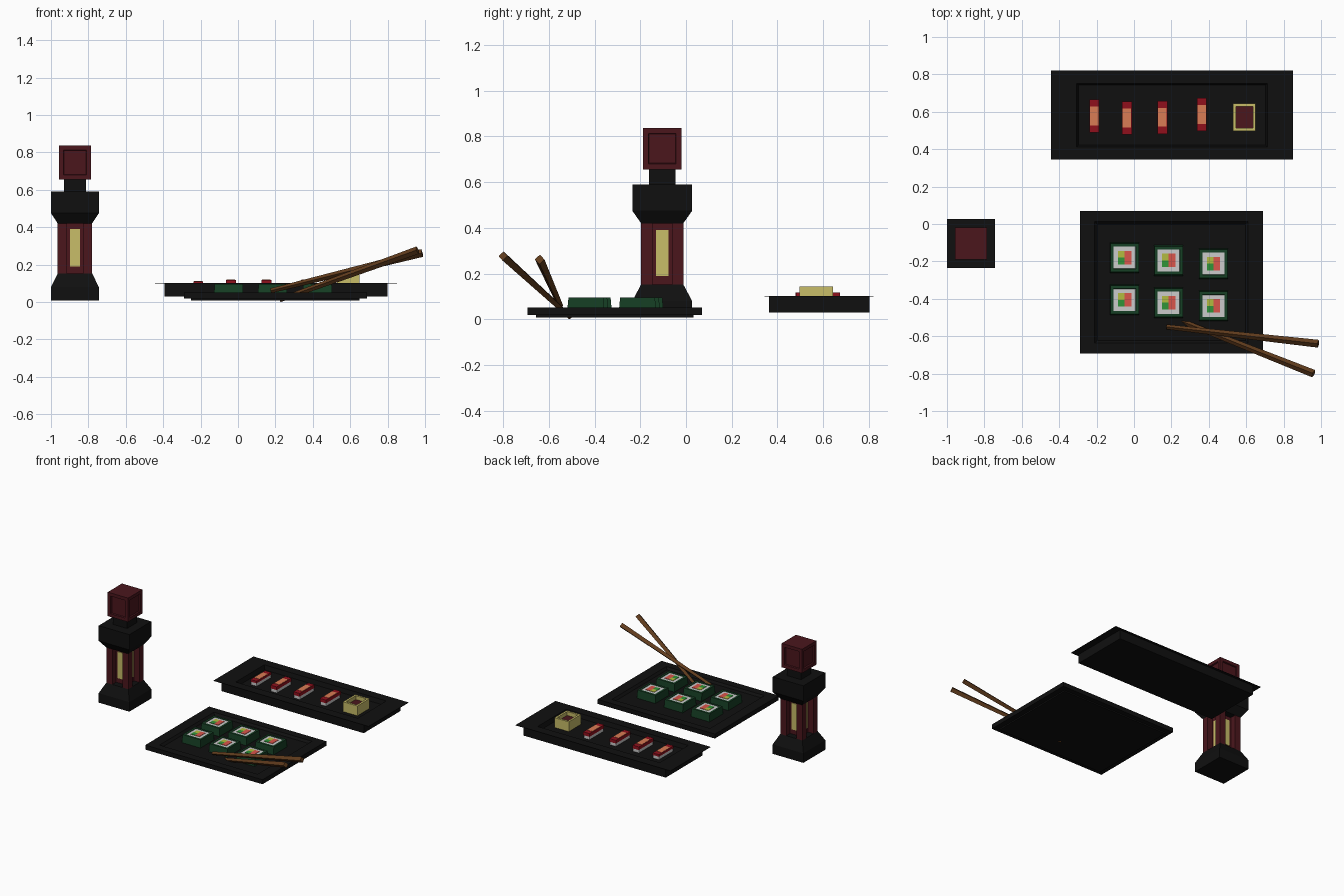
import bpy, bmesh
from mathutils import Vector

if "Cube" in bpy.data.objects:
    bpy.data.objects.remove(bpy.data.objects["Cube"])


def material(name, rgb):
    m = bpy.data.materials.new(name)
    m.diffuse_color = (*rgb, 1)
    m.use_nodes = True
    m.node_tree.nodes["Principled BSDF"].inputs["Base Color"].default_value = m.diffuse_color
    return m


BLACK = material("black lacquer", (0.005, 0.005, 0.005))
MAROON = material("maroon", (0.07, 0.008, 0.012))
YELLOW = material("pale yellow", (0.58, 0.51, 0.14))
GREEN = material("seaweed", (0.008, 0.05, 0.018))
RICE = material("rice", (0.6, 0.6, 0.6))
SALMON = material("salmon", (0.7, 0.2, 0.09))
RED = material("red fish", (0.28, 0.005, 0.012))
PINK = material("crab", (0.7, 0.09, 0.07))
LIME = material("avocado", (0.45, 0.5, 0.05))
LEAF = material("cucumber", (0.03, 0.3, 0.04))
WOOD = material("wood", (0.12, 0.045, 0.012))


def finish(name, bm, mat):
    bmesh.ops.recalc_face_normals(bm, faces=bm.faces)
    me = bpy.data.meshes.new(name)
    bm.to_mesh(me)
    bm.free()
    ob = bpy.data.objects.new(name, me)
    me.materials.append(mat)
    bpy.context.collection.objects.link(ob)
    return ob


def loft(name, cx, cy, rings, mat):
    """Rectangular rings (half x, half y, z) skinned together and capped."""
    bm = bmesh.new()
    loops = [[bm.verts.new((cx + sx * hx, cy + sy * hy, z))
              for sx, sy in ((-1, -1), (1, -1), (1, 1), (-1, 1))]
             for hx, hy, z in rings]
    for a, b in zip(loops, loops[1:]):
        for i in range(4):
            j = (i + 1) % 4
            bm.faces.new((a[i], a[j], b[j], b[i]))
    bm.faces.new(loops[0][::-1])
    bm.faces.new(loops[-1])
    return finish(name, bm, mat)


def box(name, cx, cy, hx, hy, z0, z1, mat):
    return loft(name, cx, cy, [(hx, hy, z0), (hx, hy, z1)], mat)


# Soy bottle: flared base and shoulder, pillars around a core, neck
BX, BY = -0.872, -0.104
loft("bottle_base", BX, BY, [(.128, .131, .008), (.128, .131, .08),
                             (.092, .092, .153)], BLACK)
loft("bottle_shoulder", BX, BY, [(.092, .092, .42), (.128, .131, .475),
                                 (.128, .131, .59)], BLACK)
box("bottle_neck", BX, BY, .058, .058, .59, .66, BLACK)
box("bottle_core", BX, BY, .046, .046, .15, .42, MAROON)
for sx in (-1, 1):
    for sy in (-1, 1):
        box("bottle_pillar", BX + sx * .067, BY + sy * .067,
            .025, .025, .15, .42, MAROON)
for dx, dy in ((1, 0), (-1, 0), (0, 1), (0, -1)):
    box("bottle_window", BX + dx * .047, BY + dy * .047,
        .004 if dx else .027, .004 if dy else .027, .19, .39, YELLOW)

# Cap with a recessed panel on each side
cap = box("bottle_cap", BX, BY, .085, .085, .656, .837, MAROON)
bm = bmesh.new()
bm.from_mesh(cap.data)
sides = [f for f in bm.faces if abs(f.normal.z) < .5]
bmesh.ops.inset_individual(bm, faces=sides, thickness=.034, depth=0)
bmesh.ops.inset_individual(bm, faces=sides, thickness=.004, depth=-.01)
bm.to_mesh(cap.data)
bm.free()

# Front plate: small foot, thick rim, sunken floor
loft("front_plate", .2, -.312, [(.45, .345, .008), (.45, .345, .018),
                                (.49, .381, .018), (.49, .381, .052),
                                (.41, .325, .052), (.395, .31, .036)], BLACK)

# Back tray: straight body with a thin overhanging lip
loft("back_tray", .203, .582, [(.595, .22, .03), (.595, .22, .099),
                               (.648, .238, .099), (.648, .238, .102),
                               (.51, .17, .102), (.50, .16, .07)], BLACK)

# Six square rolls with four-part fillings
for col, (x, y) in enumerate(((-.05, -.18), (.185, -.195), (.425, -.212))):
    for row in range(2):
        yy = y - row * .226
        loft("roll_wrap", x, yy, [(.078, .082, .034), (.076, .076, .095),
                                  (.06, .06, .095), (.058, .058, .085)], GREEN)
        box("roll_rice", x, yy, .059, .059, .08, .092, RICE)
        for dx, dy, mat in ((-1, 1, LIME), (-1, -1, LEAF),
                            (1, 1, PINK), (1, -1, PINK)):
            box("roll_filling", x + dx * .018, yy + dy * .018,
                .018, .018, .085, .095, mat)

# Four topped rice pieces
for x, y, top in ((-.213, .577, .11), (-.038, .567, .118),
                  (.152, .57, .118), (.362, .585, .118)):
    box("piece_rice", x, y, .024, .084, .068, .096, RICE)
    box("piece_fish", x, y, .026, .088, .094, top, RED)
    box("piece_stripe", x, y, .023, .05, top - .004, top + .002, SALMON)

# Sauce cup: hollow square box with sauce inside
loft("sauce_cup", .59, .57, [(.06, .073, .068), (.06, .073, .144),
                             (.045, .058, .144), (.045, .058, .1)], YELLOW)
box("sauce", .59, .57, .046, .059, .09, .115, MAROON)


# Chopsticks: tapered square sticks leaning over the plate edge
def chopstick(name, tip, end):
    a, b = Vector(tip), Vector(end)
    bm = bmesh.new()
    bmesh.ops.create_cone(bm, cap_ends=True, segments=4, radius1=.013,
                          radius2=.021, depth=(b - a).length)
    ob = finish(name, bm, WOOD)
    ob.location = (a + b) / 2
    ob.rotation_mode = 'QUATERNION'
    ob.rotation_quaternion = (b - a).to_track_quat('Z', 'Y')


chopstick("chopstick_back", (.175, -.55, .06), (.985, -.64, .262))
chopstick("chopstick_front", (.225, -.508, .012), (.96, -.8, .277))
